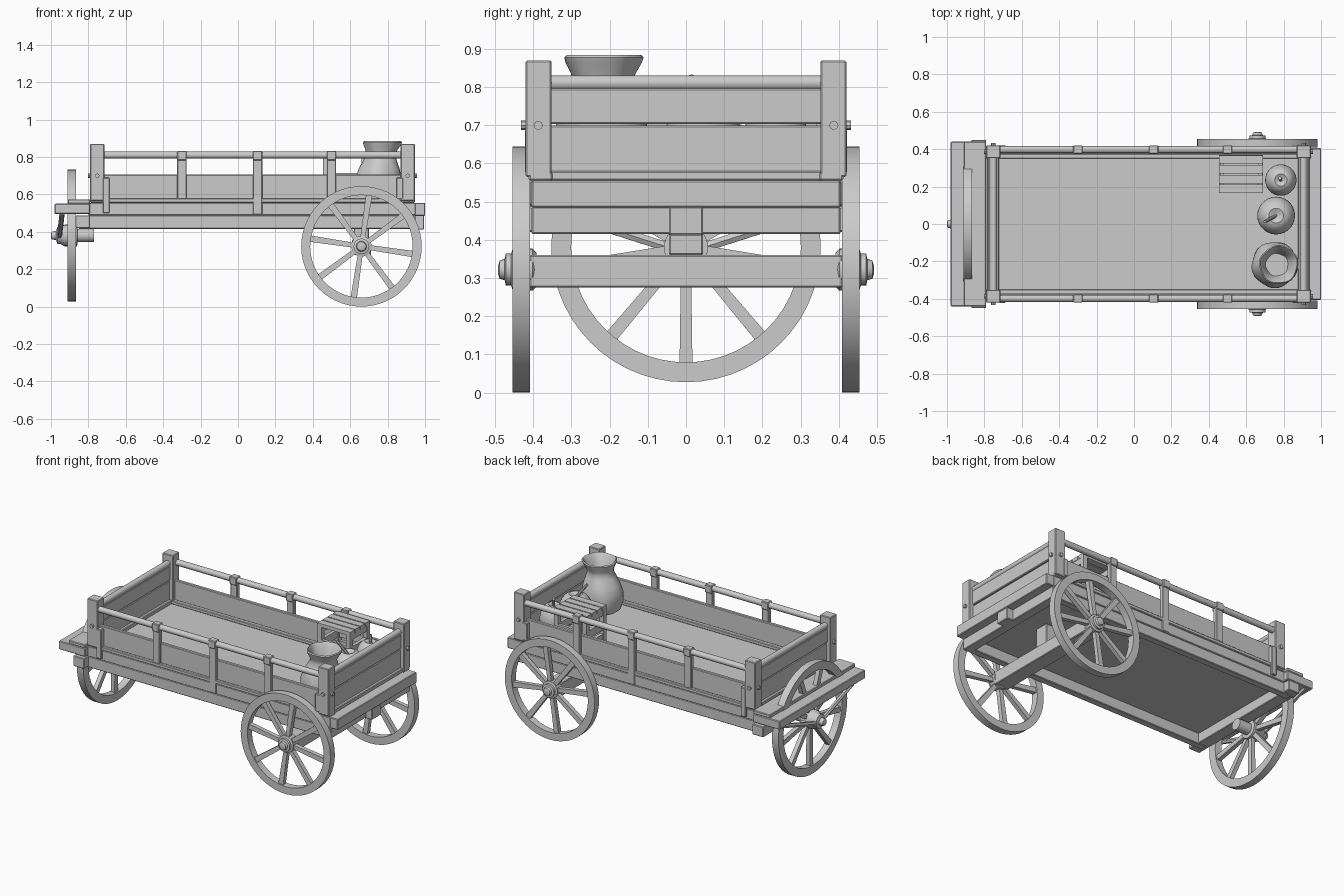
import bpy, bmesh, math
from mathutils import Matrix, Vector

if "Cube" in bpy.data.objects:
    bpy.data.objects.remove(bpy.data.objects["Cube"])


def finish(name, bm, smooth=False):
    bmesh.ops.recalc_face_normals(bm, faces=bm.faces)
    me = bpy.data.meshes.new(name)
    bm.to_mesh(me)
    bm.free()
    ob = bpy.data.objects.new(name, me)
    bpy.context.collection.objects.link(ob)
    if smooth:
        bpy.ops.object.select_all(action='DESELECT')
        ob.select_set(True)
        bpy.context.view_layer.objects.active = ob
        bpy.ops.object.shade_smooth_by_angle(angle=math.radians(40))
    return ob


def add_box(bm, x, y, z):
    m = Matrix.Translation((sum(x) / 2, sum(y) / 2, sum(z) / 2)) @ \
        Matrix.Diagonal((abs(x[1] - x[0]), abs(y[1] - y[0]), abs(z[1] - z[0]), 1))
    bmesh.ops.create_cube(bm, size=1, matrix=m)


def box(name, x, y, z, bevel=0.004):
    bm = bmesh.new()
    add_box(bm, x, y, z)
    ob = finish(name, bm)
    if bevel:
        mod = ob.modifiers.new("edge", 'BEVEL')
        mod.width, mod.segments = bevel, 1
    return ob


def add_lathe(bm, pts, n=32, closed=False):
    # revolve (radius, z) points about local z
    rings = [[bm.verts.new((r * math.cos(2 * math.pi * i / n), r * math.sin(2 * math.pi * i / n), z))
              for i in range(n)] for r, z in pts]
    for k in range(len(rings) if closed else len(rings) - 1):
        a, b = rings[k], rings[(k + 1) % len(rings)]
        for i in range(n):
            j = (i + 1) % n
            bm.faces.new((a[i], a[j], b[j], b[i]))
    if not closed:
        bm.faces.new(rings[0])
        bm.faces.new(rings[-1])


def rod(name, p, q, r, n=12):
    p, q = Vector(p), Vector(q)
    bm = bmesh.new()
    add_lathe(bm, [(r, 0), (r, (q - p).length)], n)
    ob = finish(name, bm, True)
    ob.matrix_world = Matrix.Translation(p) @ (q - p).to_track_quat('Z', 'Y').to_matrix().to_4x4()
    return ob


def wheel(name, loc, rot, R, rim, hub, count, start):
    h = 0.023
    bm = bmesh.new()
    add_lathe(bm, [(R, -h), (R, h), (R - rim, h), (R - rim, -h)], 56, True)
    add_lathe(bm, hub, 20)
    # tapered spokes
    for i in range(count):
        a = math.radians(start) + 2 * math.pi * i / count
        new = bmesh.ops.create_cube(bm, size=1)["verts"]
        for v in new:
            w = 0.026 if v.co.x < 0 else 0.034
            v.co = Vector((0.03 if v.co.x < 0 else R - rim + 0.008, v.co.y * w, v.co.z * 0.028))
        bmesh.ops.rotate(bm, verts=new, cent=(0, 0, 0), matrix=Matrix.Rotation(a, 3, 'Z'))
    ob = finish(name, bm, True)
    ob.location, ob.rotation_euler = loc, rot
    return ob


# wheels and axle
rear_hub = [(0.045, -0.04), (0.055, -0.03), (0.055, 0.022), (0.042, 0.026), (0.042, 0.04),
            (0.028, 0.043), (0.024, 0.056), (0.012, 0.06)]
front_hub = [(0.036, -0.118), (0.036, -0.03), (0.058, -0.028), (0.058, 0.04), (0.045, 0.06),
             (0.045, 0.078), (0.025, 0.084), (0.02, 0.108), (0.01, 0.112)]
for s, label in ((-1, "front_side"), (1, "back_side")):
    wheel("rear_wheel_" + label, (0.66, s * 0.432, 0.322), (-s * math.pi / 2, 0, 0),
          0.322, 0.048, rear_hub, 8, -s * 81.5)
wheel("nose_wheel", (-0.888, 0, 0.38), (0, -math.pi / 2, 0), 0.353, 0.052, front_hub, 9, 180)
box("rear_axle", (0.61, 0.71), (-0.41, 0.41), (0.275, 0.36))

# bed and under-frame
box("bed_floor", (-0.8, 0.95), (-0.408, 0.408), (0.487, 0.555))
box("rear_cross_beam", (0.94, 1.0), (-0.405, 0.405), (0.485, 0.555))
box("rear_center_block", (0.94, 0.995), (-0.045, 0.045), (0.412, 0.487))
box("rear_lower_beam", (0.89, 0.95), (-0.405, 0.405), (0.415, 0.487))
box("axle_block", (0.62, 0.70), (-0.045, 0.045), (0.36, 0.487))
box("front_bolster", (-0.87, -0.79), (-0.45, 0.45), (0.42, 0.487))
for s in (-1, 1):
    box("side_beam", (-0.85, 0.95), (s * 0.36, s * 0.405), (0.415, 0.487))
    box("side_sill", (-0.79, 0.945), (s * 0.35, s * 0.412), (0.555, 0.578))

# nose board with struts to the hub
box("nose_board", (-0.98, -0.79), (-0.44, 0.44), (0.495, 0.55))
box("nose_board_cap", (-0.91, -0.79), (-0.44, 0.44), (0.55, 0.573))
for s in (-1, 1):
    rod("nose_strut", (-0.955, s * 0.03, 0.375), (-0.94, s * 0.42, 0.50), 0.014, 6)

# sides: boards, rails, uprights, straps
for s in (-1, 1):
    box("side_board", (-0.75, 0.91), (s * 0.372, s * 0.395), (0.575, 0.705))
    rod("side_rail", (-0.75, s * 0.398, 0.81), (0.91, s * 0.398, 0.81), 0.019)
    for x, low in ((-0.30, 0.575), (0.105, 0.49), (0.50, 0.575)):
        box("side_upright", (x - 0.025, x + 0.025), (s * 0.385, s * 0.413), (low, 0.79))
        box("rail_clasp", (x - 0.025, x + 0.025), (s * 0.375, s * 0.42), (0.782, 0.833))
    for x, z0, z1 in ((-0.705, 0.50, 0.69), (0.865, 0.575, 0.69)):
        box("side_strap", (x - 0.018, x + 0.018), (s * 0.39, s * 0.422), (z0, z1))

# ends: posts, boards, rails, bolts
for x, out in ((-0.752, -1), (0.907, 1)):
    for s in (-1, 1):
        box("corner_post", (x - 0.038, x + 0.038), (s * 0.352, s * 0.42), (0.565, 0.87))
        rod("post_bolt", (x, s * 0.387, 0.70), (x + out * 0.05, s * 0.387, 0.70), 0.012, 8)
        rod("post_side_bolt", (x, s * 0.39, 0.70), (x, s * 0.432, 0.70), 0.012, 8)
    box("end_lower_board", (x - 0.012, x + 0.012), (-0.36, 0.36), (0.575, 0.70))
    box("end_upper_board", (x - 0.016, x + 0.016), (-0.36, 0.36), (0.704, 0.797))
    box("end_sill", (x - 0.03, x + 0.03), (-0.36, 0.36), (0.555, 0.58))
    rod("end_rail", (x, -0.36, 0.811), (x, 0.36, 0.811), 0.02)

# open slatted crate
bm = bmesh.new()
X, Y = (0.455, 0.69), (0.165, 0.37)
for x in (X[0], X[1] - 0.03):
    for y in (Y[0], Y[1] - 0.03):
        add_box(bm, (x, x + 0.03), (y, y + 0.03), (0.555, 0.80))
    for z in (0.59, 0.665, 0.76):
        add_box(bm, (x + 0.004, x + 0.026), Y, (z, z + 0.05))
for y in (Y[0], Y[1] - 0.02):
    for z in (0.59, 0.665):
        add_box(bm, X, (y, y + 0.02), (z, z + 0.05))
for i in range(4):
    y = Y[0] + i * 0.0525
    add_box(bm, X, (y, y + 0.045), (0.797, 0.82))
add_box(bm, X, Y, (0.556, 0.575))
finish("crate", bm)

# wide-mouthed sack
bm = bmesh.new()
add_lathe(bm, [(0.07, 0.556), (0.105, 0.575), (0.122, 0.63), (0.122, 0.69), (0.108, 0.74), (0.088, 0.785),
               (0.078, 0.81), (0.084, 0.835), (0.10, 0.865), (0.104, 0.878), (0.098, 0.884), (0.088, 0.872),
               (0.07, 0.825), (0.06, 0.80)], 36)
for v in bm.verts:
    a = math.atan2(v.co.y, v.co.x)
    k = 1 + 0.03 * math.sin(5 * a + v.co.z * 14)
    v.co.x, v.co.y = v.co.x * k, v.co.y * k
    v.co.x += 0.12 * max(0, v.co.z - 0.7)
sack = finish("sack", bm, True)
sack.location = (0.752, -0.218, 0)

# round fruit with stems
for x, y, r, tip in ((0.76, 0.045, 0.10, (0.70, 0.012, 0.828)), (0.785, 0.235, 0.083, (0.78, 0.245, 0.80))):
    bm = bmesh.new()
    prof = [(r * math.sin(t) + 0.001, -math.cos(t) * 0.11 - 0.03 * math.exp(-((math.pi - t) / 0.3) ** 2))
            for t in (math.pi * i / 16 for i in range(17))]
    add_lathe(bm, prof, 28)
    finish("round_fruit", bm, True).location = (x, y, 0.667)
    rod("fruit_stem", (x, y, 0.74), tip, 0.009, 8)
